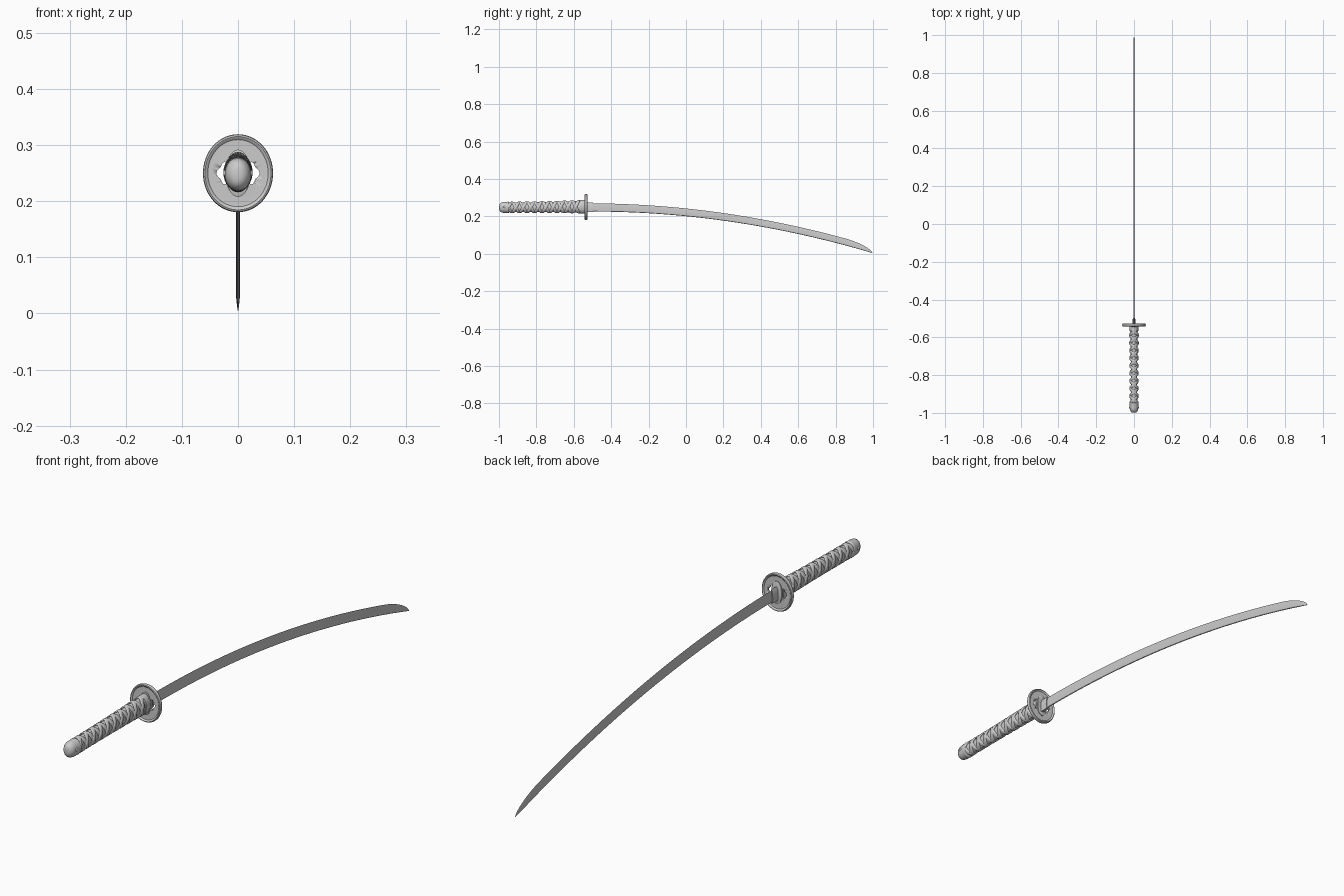
import bpy, bmesh, math
from math import sin, cos, pi
from mathutils import Vector

if "Cube" in bpy.data.objects:
    bpy.data.objects.remove(bpy.data.objects["Cube"])


def finish(name, bm, angle=35):
    bmesh.ops.recalc_face_normals(bm, faces=bm.faces)
    me = bpy.data.meshes.new(name)
    bm.to_mesh(me)
    bm.free()
    ob = bpy.data.objects.new(name, me)
    bpy.context.collection.objects.link(ob)
    bpy.ops.object.select_all(action='DESELECT')
    ob.select_set(True)
    bpy.context.view_layer.objects.active = ob
    bpy.ops.object.shade_smooth_by_angle(angle=math.radians(angle))
    return ob


def loft(name, rings, angle=35):
    """Skin a list of equal-length point rings and cap both ends."""
    bm = bmesh.new()
    vs = [[bm.verts.new(p) for p in r] for r in rings]
    n = len(vs[0])
    for a, b in zip(vs, vs[1:]):
        for i in range(n):
            j = (i + 1) % n
            bm.faces.new((a[i], a[j], b[j], b[i]))
    bm.faces.new(vs[0])
    bm.faces.new(vs[-1])
    return finish(name, bm, angle)


def oval(y, rx, rz, cz=0.25, n=48):
    return [(rx * cos(2 * pi * i / n), y, cz + rz * sin(2 * pi * i / n)) for i in range(n)]


# Blade: edge on the convex upper side, spine below, ridge line along each face
def blade_ring(y):
    bottom = 0.226 - 0.099 * max(0, y + 0.5) ** 2
    w = 0.044 - 0.007 * min(1, (y + 0.54) / 1.39)
    s = max(0, (y - 0.85) / 0.146)
    w *= max(0.01, 1 - s * s) ** 0.55
    k = min(1, w / 0.03)
    return [(0, y, bottom + w),
            (0.0036 * k, y, bottom + 0.36 * w), (0.0024 * k, y, bottom + 0.04 * w),
            (0, y, bottom),
            (-0.0024 * k, y, bottom + 0.04 * w), (-0.0036 * k, y, bottom + 0.36 * w)]


ys = [-0.545 + 1.395 * i / 40 for i in range(41)]
ys += [0.85 + 0.146 * sin(pi / 2 * i / 14) for i in range(1, 15)]
loft("blade", [blade_ring(y) for y in ys], 20)

# Blade collar in front of the guard
collar = lambda y, g: [(x * g, y, z) for x, z in
                       ((0, 0.274), (0.006, 0.262), (0.008, 0.24), (0.006, 0.223),
                        (-0.006, 0.223), (-0.008, 0.24), (-0.006, 0.262))]
loft("blade_collar", [collar(-0.54, 1), collar(-0.497, 0.8)], 20)

# Guard: oval dished plate with a raised rounded rim
GY = -0.535
prof = [(0.25, 0.004), (0.5, 0.004), (0.75, 0.0032), (0.86, 0.0035), (0.9, 0.006),
        (0.94, 0.0075), (0.98, 0.006), (1.0, 0.002)]
prof = [(s, -h) for s, h in prof] + [(s, h) for s, h in reversed(prof)]
guard = loft("guard", [oval(GY + h, 0.0625 * s, 0.0695 * s, n=64) for s, h in prof])

# Lobed openings on both sides of the guard
bm = bmesh.new()
for side in (-1, 1):
    pts = []
    for i in range(40):
        a = 2 * pi * i / 40
        r = 0.0155 + 0.0025 * cos(4 * a)
        pts.append((side * (0.024 + 0.8 * r * cos(a)), r * sin(a) * 1.1 + 0.25))
    lo = [bm.verts.new((x, GY - 0.03, z)) for x, z in pts]
    hi = [bm.verts.new((x, GY + 0.03, z)) for x, z in pts]
    bm.faces.new(lo)
    bm.faces.new(hi)
    for i in range(40):
        j = (i + 1) % 40
        bm.faces.new((lo[i], lo[j], hi[j], hi[i]))
cutter = finish("guard_opening_cutter", bm)
mod = guard.modifiers.new("openings", 'BOOLEAN')
mod.operation = 'DIFFERENCE'
mod.object = cutter
bpy.context.view_layer.objects.active = guard
bpy.ops.object.modifier_apply(modifier=mod.name)
bpy.data.objects.remove(cutter, do_unlink=True)

# Oval washers on each face of the guard
for name, a, b in (("washer_rear", GY - 0.009, GY - 0.002), ("washer_front", GY + 0.002, GY + 0.008)):
    loft(name, [oval(a, 0.021, 0.040), oval(a + 0.001, 0.022, 0.042),
                oval(b - 0.001, 0.022, 0.042), oval(b, 0.021, 0.040)])


# Handle core, tapering slightly to the pommel
def handle(y):
    t = (y + 0.96) / 0.42
    waist = 0.0015 * sin(pi * t)
    return 0.0175 + 0.002 * t - waist, 0.0255 + 0.006 * t - waist, 0.248 + 0.004 * t


loft("handle_core", [oval(y, *handle(y)) for y in [-0.965 + 0.425 * i / 16 for i in range(17)]])

# Handle collar next to the guard
loft("handle_collar", [oval(y, rx, rz, 0.252) for y, rx, rz in
     ((-0.568, 0.020, 0.032), (-0.566, 0.0225, 0.0355), (-0.556, 0.023, 0.036),
      (-0.545, 0.023, 0.036), (-0.541, 0.0215, 0.0345))])

# Rounded pommel cap with a rolled lip
cap = [(-0.999, 0.006, 0.009), (-0.997, 0.012, 0.017), (-0.992, 0.0175, 0.023),
       (-0.984, 0.0215, 0.0275), (-0.972, 0.0235, 0.0295), (-0.958, 0.0235, 0.0295),
       (-0.954, 0.0245, 0.0305), (-0.949, 0.0245, 0.0305), (-0.946, 0.0215, 0.0275)]
loft("pommel_cap", [oval(y, rx, rz, 0.248) for y, rx, rz in cap], 50)

# Cord knots on each side of the pommel
for side in (-1, 1):
    bm = bmesh.new()
    bmesh.ops.create_uvsphere(bm, u_segments=16, v_segments=8, radius=0.006)
    for v in bm.verts:
        v.co = Vector((v.co.x * 0.6 + side * 0.0225, v.co.y - 0.972, v.co.z + 0.25))
    finish("pommel_knot", bm, 60)

# Crossing cord wraps: two starts in each direction, crossing on the flats
PITCH, Y0, Y1 = 0.08, -0.95, -0.564


def cord_point(y, phase, turn):
    a = phase + turn * 2 * pi * (y - Y0) / PITCH
    rx, rz, cz = handle(y)
    lift = 0.0015 + (0.0025 if turn > 0 else 0.0005) * abs(cos(a)) ** 4
    pos = Vector(((rx + lift) * cos(a), y, cz + (rz + lift) * sin(a)))
    return pos, Vector((cos(a) / rx, 0, sin(a) / rz)).normalized()


for turn in (1, -1):
    for phase in (0, pi):
        rings = []
        for i in range(201):
            y = Y0 + (Y1 - Y0) * i / 200
            p, nrm = cord_point(y, phase, turn)
            tan = (cord_point(y + 1e-4, phase, turn)[0] - p).normalized()
            side = tan.cross(nrm).normalized()
            rings.append([p + side * 0.0085 * cos(2 * pi * k / 10) + nrm * 0.0035 * sin(2 * pi * k / 10)
                          for k in range(10)])
        loft("handle_wrap", rings, 50)
